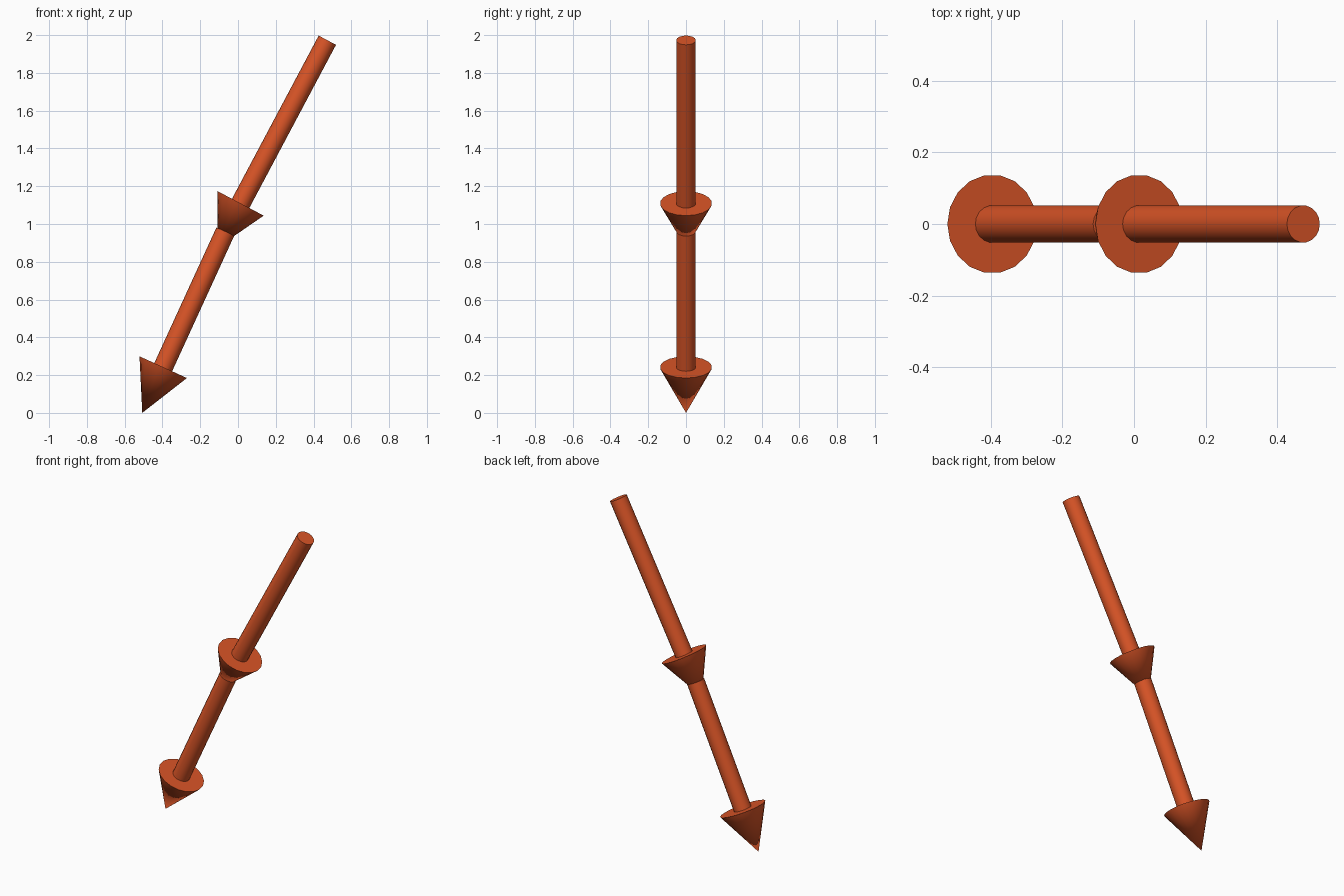
import bpy
from mathutils import Vector

if "Cube" in bpy.data.objects:
    bpy.data.objects.remove(bpy.data.objects["Cube"])

SIDES = 18
SHAFT_R, HEAD_R, HEAD_LEN = 0.052, 0.138, 0.266

paint = bpy.data.materials.new("burnt orange")
paint.diffuse_color = (0.70, 0.09, 0.02, 1)
paint.use_nodes = True
paint.node_tree.nodes["Principled BSDF"].inputs["Base Color"].default_value = paint.diffuse_color


def finish(name):
    ob = bpy.context.object
    ob.name = name
    ob.data.materials.append(paint)
    bpy.ops.object.shade_smooth_by_angle(angle=0.6)


def arrow(name, neck, end):
    """Arrow whose head starts at neck and whose shaft runs back to end."""
    neck, end = Vector(neck), Vector(end)
    axis = (end - neck).normalized()
    # shaft
    bpy.ops.mesh.primitive_cylinder_add(
        vertices=SIDES, radius=SHAFT_R, depth=(end - neck).length,
        location=(neck + end) / 2,
        rotation=axis.to_track_quat('Z', 'Y').to_euler())
    finish(name + "_shaft")
    # pointed head
    bpy.ops.mesh.primitive_cone_add(
        vertices=SIDES, radius1=HEAD_R, radius2=0, depth=HEAD_LEN,
        location=neck - axis * HEAD_LEN / 2,
        rotation=(-axis).to_track_quat('Z', 'Y').to_euler())
    finish(name + "_head")


arrow("lower_arrow", (-0.396, 0, 0.242), (-0.067, 0, 0.960))
arrow("upper_arrow", (0.014, 0, 1.109), (0.473, 0, 1.973))
